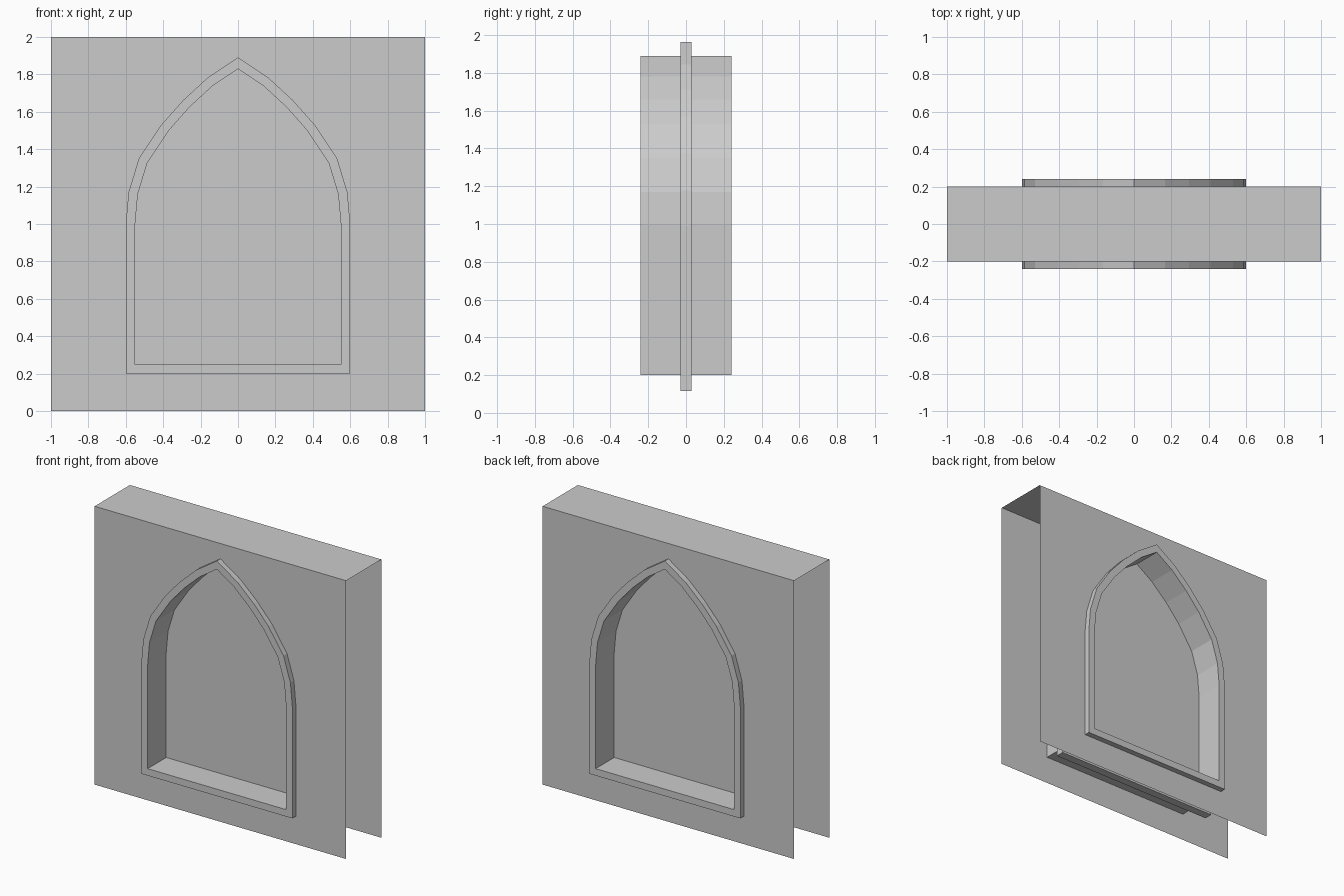
import bpy
import bmesh
from mathutils import Vector

if "Cube" in bpy.data.objects:
    bpy.data.objects.remove(bpy.data.objects["Cube"])

# right half of the pointed arch, from the sill corner up to the apex (x, z)
HALF = [(0.6, 0.2), (0.6, 1.0), (0.585, 1.17), (0.53, 1.35), (0.41, 1.53),
        (0.295, 1.66), (0.165, 1.78), (0.0, 1.89)]
ARCH = HALF + [(-x, z) for x, z in reversed(HALF[:-1])]


def inset(loop, d):
    """Mitred inward offset of a counter-clockwise outline."""
    out = []
    for i, p in enumerate(loop):
        p, a, b = Vector(p), Vector(loop[i - 1]), Vector(loop[(i + 1) % len(loop)])
        e1, e2 = (p - a).normalized(), (b - p).normalized()
        n1, n2 = Vector((-e1.y, e1.x)), Vector((-e2.y, e2.x))
        out.append(tuple(p + (n1 + n2) * d / (1 + n1.dot(n2))))
    return out


def ring(bm, loop, y):
    return [bm.verts.new((x, y, z)) for x, z in loop]


def bridge(bm, a, b):
    for i in range(len(a)):
        j = (i + 1) % len(a)
        bm.faces.new((a[i], a[j], b[j], b[i]))


def finish(bm, name, recalc=True):
    if recalc:
        bmesh.ops.recalc_face_normals(bm, faces=bm.faces[:])
    mesh = bpy.data.meshes.new(name)
    bm.to_mesh(mesh)
    bm.free()
    obj = bpy.data.objects.new(name, mesh)
    bpy.context.collection.objects.link(obj)
    return obj


# wall: front and back skins joined by a top cap, open at the ends and below
outline = [(0, 0), (1, 0), (1, 2), (0, 2)] + HALF[::-1] + [(0, 0.2)]
bm = bmesh.new()
front, back = ring(bm, outline, -0.2), ring(bm, outline, 0.2)
bm.faces.new(front)
bm.faces.new(back[::-1])
bm.faces.new((front[3], front[2], back[2], back[3]))
bm.normal_update()
for f in bm.faces:
    c = f.calc_center_median()
    want = Vector((0, 0, 1)) if c.z > 1.99 else Vector((0, c.y, 0))
    if f.normal.dot(want) < 0:
        f.normal_flip()
wall = finish(bm, "wall", recalc=False)
wall.modifiers.new("mirror", 'MIRROR').use_axis[0] = True

# window frame: a pointed ring running through the wall
bm = bmesh.new()
inner = inset(ARCH, 0.05)
loops = [ring(bm, ARCH, -0.24), ring(bm, inner, -0.24),
         ring(bm, inner, 0.24), ring(bm, ARCH, 0.24)]
for i in range(4):
    bridge(bm, loops[i], loops[(i + 1) % 4])
finish(bm, "window_frame")

# window pane: slightly larger slab set in the middle of the frame
bm = bmesh.new()
s, zc = 1.094, 1.105
shape = [(x * s, zc + (z - zc) * s) for x, z in ARCH]
a, b = ring(bm, shape, -0.03), ring(bm, shape, 0.03)
bm.faces.new(a)
bm.faces.new(b[::-1])
bridge(bm, a, b)
finish(bm, "window_pane")
